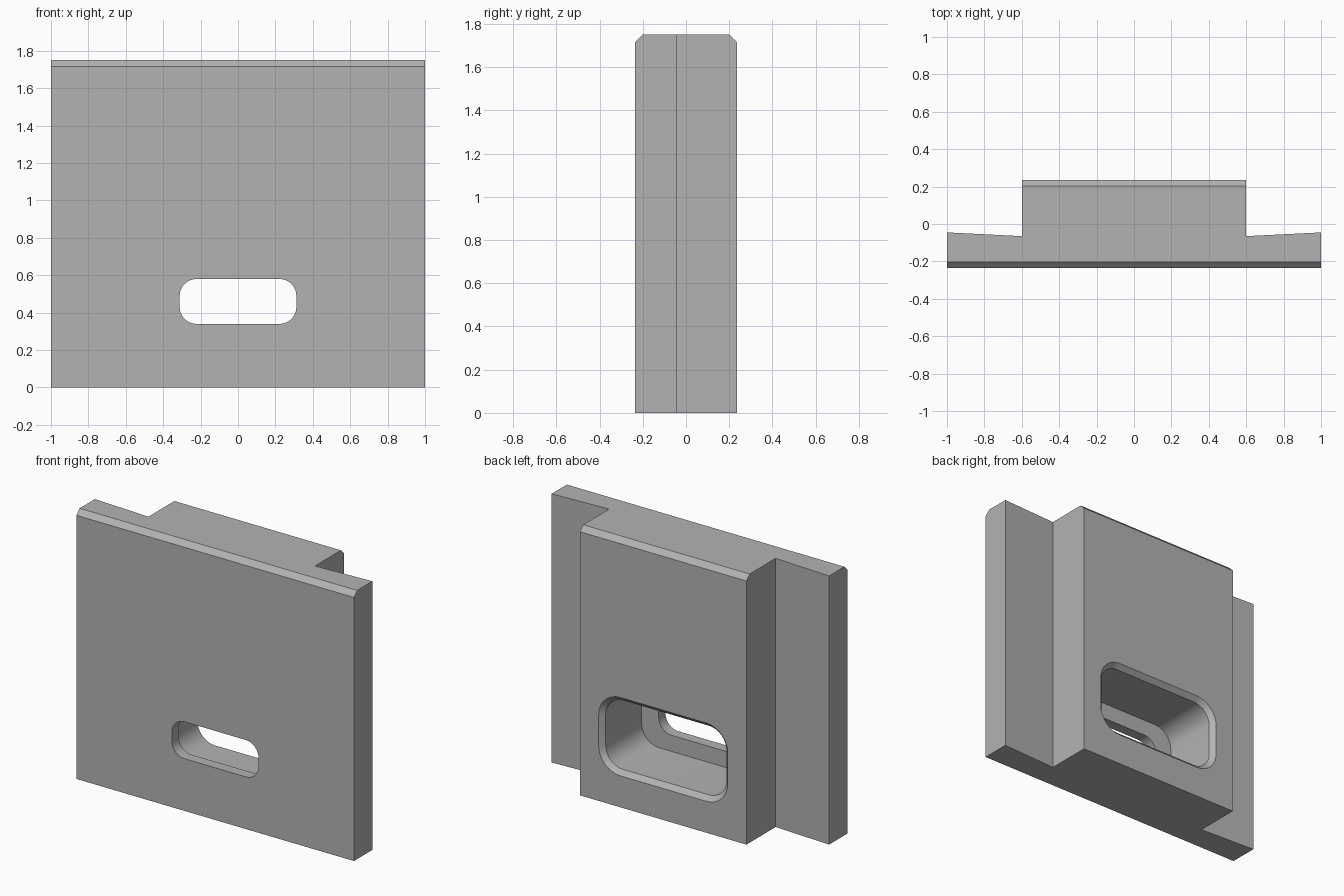
import bpy, bmesh, math
from mathutils import Vector

if "Cube" in bpy.data.objects:
    bpy.data.objects.remove(bpy.data.objects["Cube"], do_unlink=True)

# Grey finish
grey = bpy.data.materials.new("plain_grey")
grey.use_nodes = True
grey.diffuse_color = (0.45, 0.45, 0.45, 1)
grey.node_tree.nodes["Principled BSDF"].inputs["Base Color"].default_value = grey.diffuse_color

HEIGHT, FRONT, BACK = 1.75, -0.235, 0.235
CHAMFER = 0.033
SLOT_Z = 0.46


def make_object(name, bm):
    bmesh.ops.recalc_face_normals(bm, faces=bm.faces)
    mesh = bpy.data.meshes.new(name)
    bm.to_mesh(mesh)
    bm.free()
    mesh.materials.append(grey)
    obj = bpy.data.objects.new(name, mesh)
    bpy.context.collection.objects.link(obj)
    return obj


def rounded_ring(bm, half_w, half_h, radius, y, steps=8):
    """Ring of vertices around a rounded rectangle in the xz plane."""
    ring = []
    for corner, (sx, sz) in enumerate([(1, 1), (-1, 1), (-1, -1), (1, -1)]):
        for i in range(steps + 1):
            a = math.pi / 2 * (corner + i / steps)
            ring.append(bm.verts.new((sx * (half_w - radius) + radius * math.cos(a), y,
                                      SLOT_Z + sz * (half_h - radius) + radius * math.sin(a))))
    return ring


# Plate with a raised back block: one plan outline, mirrored and extruded upwards
half = [(1, FRONT), (1, -0.045), (0.6, -0.065), (0.6, BACK)]
outline = half + [(-x, y) for x, y in reversed(half)]
bm = bmesh.new()
base = bm.faces.new([bm.verts.new((x, y, 0)) for x, y in outline])
top = bmesh.ops.extrude_face_region(bm, geom=[base])["geom"]
bmesh.ops.translate(bm, vec=Vector((0, 0, HEIGHT)),
                    verts=[v for v in top if isinstance(v, bmesh.types.BMVert)])
bmesh.ops.recalc_face_normals(bm, faces=bm.faces)

# Chamfers along the front and back top edges
edges = [e for e in bm.edges
         if all(v.co.z > HEIGHT - 0.01 and abs(v.co.y) > 0.23 for v in e.verts)]
bmesh.ops.bevel(bm, geom=edges, offset=CHAMFER, offset_type='OFFSET',
                segments=1, affect='EDGES')
body = make_object("slotted_plate", bm)

# Stepped cutter: narrow front slot, wide back pocket, flared rim
bm = bmesh.new()
floor_y = FRONT + 0.07
flare = 0.03
sections = [(0.312, 0.12, 0.09, FRONT - 0.1),
            (0.312, 0.12, 0.09, floor_y),
            (0.435, 0.225, 0.125, floor_y),
            (0.435, 0.225, 0.125, BACK - flare),
            (0.435 + 2 * flare, 0.225 + 2 * flare, 0.125 + 2 * flare, BACK + flare)]
rings = [rounded_ring(bm, *s) for s in sections]
for a, b in zip(rings, rings[1:]):
    for i in range(len(a)):
        j = (i + 1) % len(a)
        bm.faces.new((a[i], a[j], b[j], b[i]))
bm.faces.new(rings[0])
bm.faces.new(rings[-1])
cutter = make_object("slot_cutter", bm)
cutter.hide_render = True

# Cut the opening, then drop the cutter
cut = body.modifiers.new("slot", 'BOOLEAN')
cut.operation = 'DIFFERENCE'
cut.solver = 'EXACT'
cut.object = cutter
bpy.ops.object.select_all(action='DESELECT')
bpy.context.view_layer.objects.active = body
body.select_set(True)
bpy.ops.object.modifier_apply(modifier=cut.name)
bpy.data.objects.remove(cutter, do_unlink=True)

# Smooth rounded corners, sharp edges elsewhere
bpy.ops.object.shade_smooth_by_angle(angle=math.radians(30))
